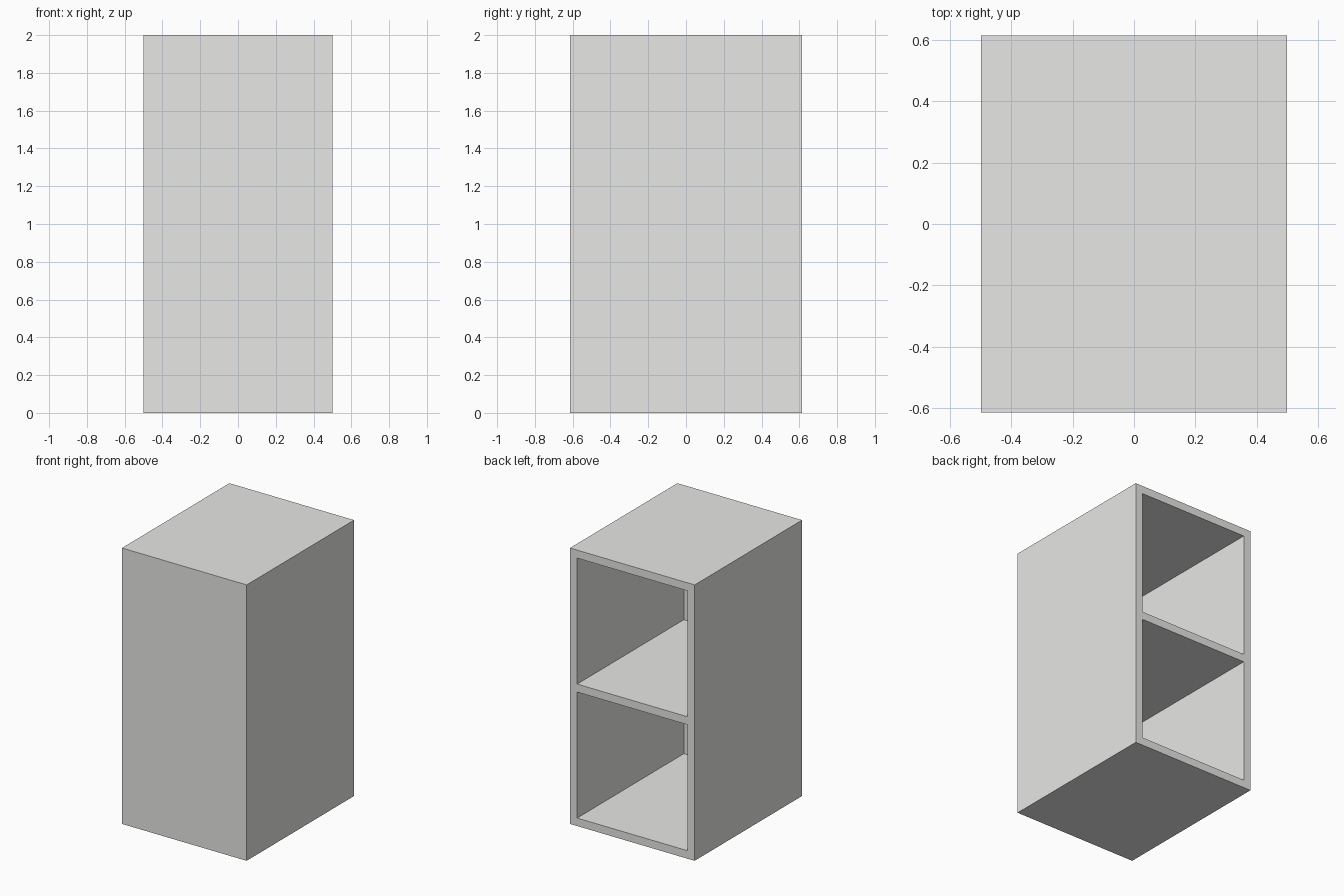
import bpy

if "Cube" in bpy.data.objects:
    bpy.data.objects.remove(bpy.data.objects["Cube"])

W, D, H = 1.0, 1.23, 2.0   # overall width, depth, height
T = 0.058                  # board thickness
P = 0.008                  # closing panel thickness

grey = bpy.data.materials.new("light grey")
grey.diffuse_color = (0.8, 0.8, 0.79, 1)
grey.use_nodes = True
grey.node_tree.nodes["Principled BSDF"].inputs["Base Color"].default_value = grey.diffuse_color


def board(name, size, centre):
    bpy.ops.mesh.primitive_cube_add(size=1, location=centre)
    ob = bpy.context.object
    ob.name = name
    ob.scale = size
    bpy.ops.object.transform_apply(location=False, rotation=False, scale=True)
    ob.data.materials.append(grey)
    return ob


# Side walls, full height and depth
for side, s in (("left", -1), ("right", 1)):
    board(side + "_side", (T, D, H), (s * (W - T) / 2, 0, H / 2))

# Bottom, middle shelf and top, fitted between the sides
for name, z in (("bottom_board", T / 2), ("middle_shelf", H / 2), ("top_board", H - T / 2)):
    board(name, (W - 2 * T, D, T), (0, 0, z))

# Thin panels closing the front of each compartment; the rear stays open
gap = (H - 3 * T) / 2
for name, s in (("lower_front_panel", -1), ("upper_front_panel", 1)):
    board(name, (W - 2 * T, P, gap), (0, -D / 2 + P / 2, H / 2 + s * (T + gap) / 2))
